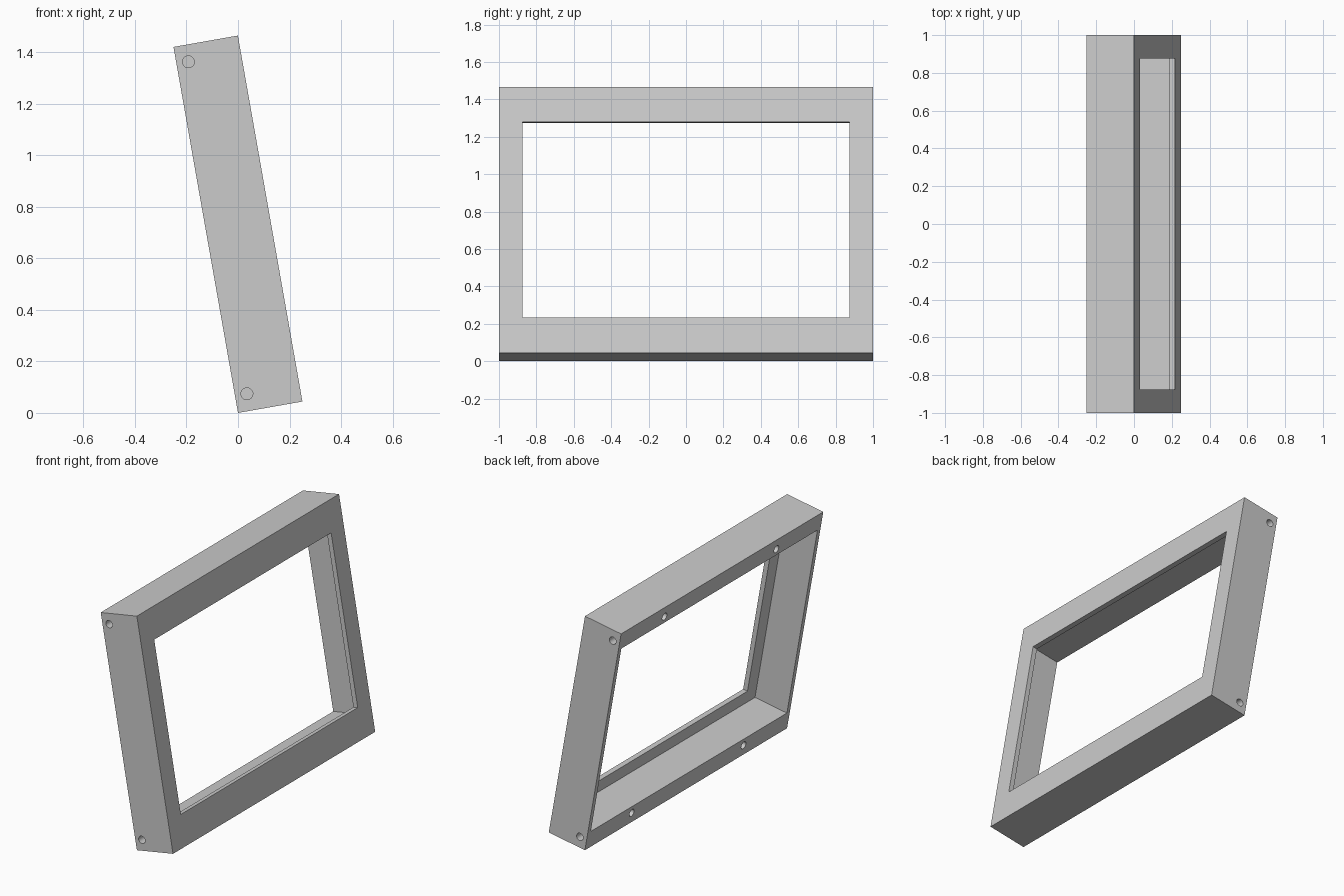
import bpy
import math
from mathutils import Matrix, Vector

cube = bpy.data.objects.get("Cube")
if cube:
    bpy.data.objects.remove(cube, do_unlink=True)

DEPTH, HEIGHT = 0.254, 1.443     # frame section before tilting
LIP = 0.03                       # thickness of the lip round the window
HOLE_R, HOLE_DEPTH = 0.023, 0.1
HOLE_INSET = 0.067               # hole centres from the top and bottom edges

grey = bpy.data.materials.new("light_grey")
grey.use_nodes = True
colour = (0.6, 0.6, 0.6, 1)
grey.diffuse_color = colour
grey.node_tree.nodes["Principled BSDF"].inputs["Base Color"].default_value = colour


def box(name, x0, x1, half_y, z0, z1):
    """Box between two depths and two heights, symmetric in y."""
    bpy.ops.mesh.primitive_cube_add(size=1)
    ob = bpy.context.object
    ob.name = name
    ob.data.transform(Matrix.Translation(((x0 + x1) / 2, 0, (z0 + z1) / 2))
                      @ Matrix.Diagonal((x1 - x0, 2 * half_y, z1 - z0, 1)))
    return ob


def pin(name, centre, axis):
    """Cylinder that reaches HOLE_DEPTH either side of a point on the surface."""
    bpy.ops.mesh.primitive_cylinder_add(vertices=32, radius=HOLE_R, depth=2 * HOLE_DEPTH)
    ob = bpy.context.object
    ob.name = name
    turn = Vector((0, 0, 1)).rotation_difference(Vector(axis)).to_matrix().to_4x4()
    ob.data.transform(Matrix.Translation(centre) @ turn)
    return ob


def cut(target, cutter):
    mod = target.modifiers.new("cut", "BOOLEAN")
    mod.operation = "DIFFERENCE"
    mod.solver = "EXACT"
    mod.object = cutter
    bpy.context.view_layer.objects.active = target
    bpy.ops.object.modifier_apply(modifier=mod.name)
    bpy.data.objects.remove(cutter, do_unlink=True)


# Frame with a deep recess behind and a smaller window through the lip
frame = box("frame", 0, DEPTH, 1, 0, HEIGHT)
frame.data.materials.append(grey)
cut(frame, box("recess_cutter", -0.1, DEPTH - LIP, 0.97, 0.113, HEIGHT - 0.11))
cut(frame, box("window_cutter", 0.1, DEPTH + 0.1, 0.875, 0.193, HEIGHT - 0.189))

# Blind holes in both ends and in the rear of the rails
for z in (HOLE_INSET, HEIGHT - HOLE_INSET):
    for side in (-1, 1):
        cut(frame, pin("end_hole_cutter", (0.047, side, z), (0, 1, 0)))
        cut(frame, pin("rear_hole_cutter", (0, side * 0.553, z), (1, 0, 0)))

# Lean the frame back on its lower rear edge
frame.data.transform(Matrix.Rotation(math.radians(-10), 4, "Y"))
bpy.ops.object.select_all(action="DESELECT")
frame.select_set(True)
bpy.context.view_layer.objects.active = frame
bpy.ops.object.shade_smooth_by_angle(angle=math.radians(30))
